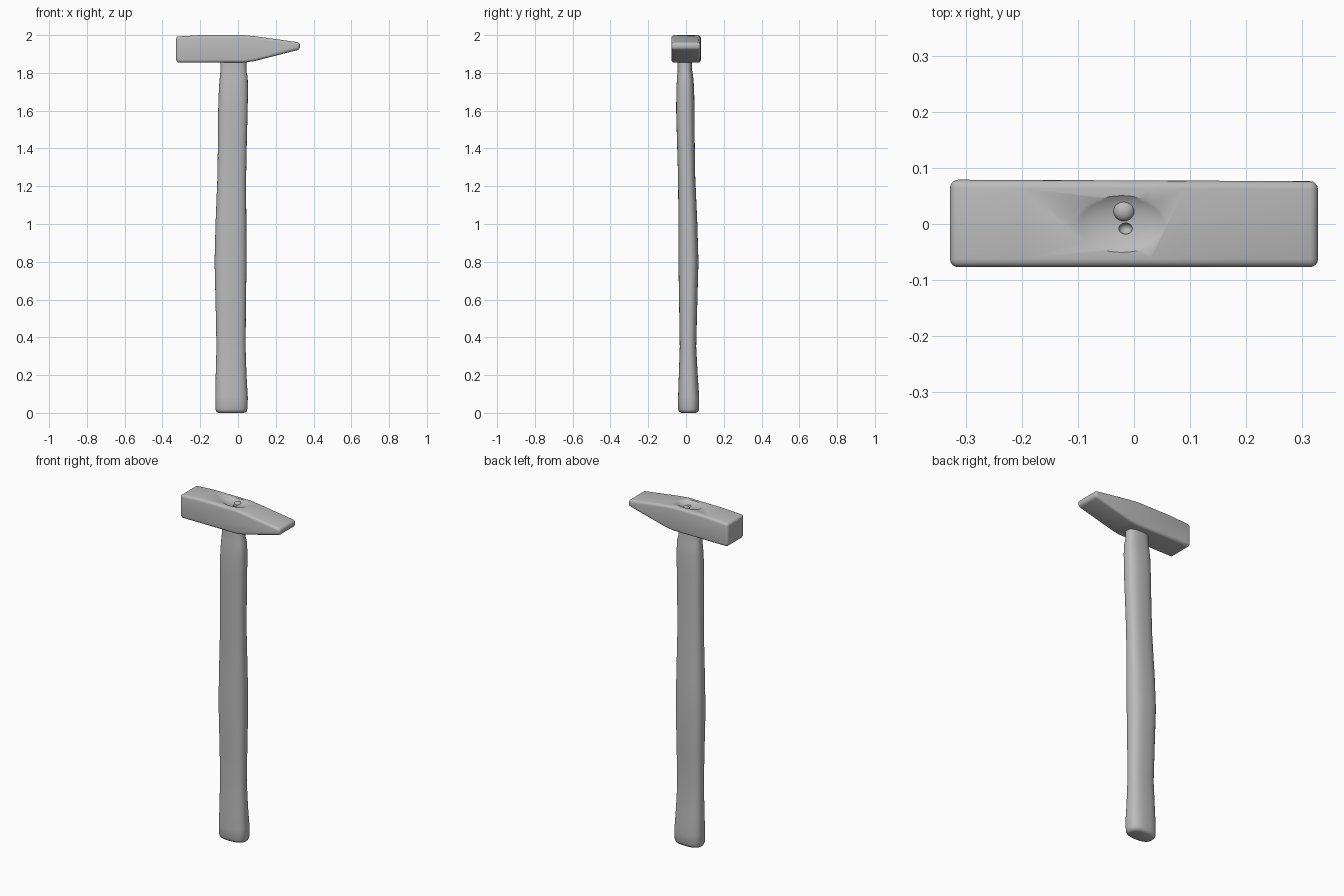
import bpy, bmesh, math

cube = bpy.data.objects.get("Cube")
if cube:
    bpy.data.objects.remove(cube, do_unlink=True)

grey = bpy.data.materials.new("plain grey")
grey.use_nodes = True
GREY = (0.5, 0.5, 0.5, 1)
grey.diffuse_color = GREY
grey.node_tree.nodes["Principled BSDF"].inputs["Base Color"].default_value = GREY


def make_object(name, bm):
    bmesh.ops.recalc_face_normals(bm, faces=bm.faces)
    mesh = bpy.data.meshes.new(name)
    bm.to_mesh(mesh)
    bm.free()
    mesh.materials.append(grey)
    obj = bpy.data.objects.new(name, mesh)
    bpy.context.collection.objects.link(obj)
    return obj


def activate(obj):
    bpy.ops.object.select_all(action="DESELECT")
    obj.select_set(True)
    bpy.context.view_layer.objects.active = obj


def smooth(obj, degrees):
    activate(obj)
    bpy.ops.object.shade_smooth_by_angle(angle=math.radians(degrees))


def ball(name, location, scale):
    bm = bmesh.new()
    bmesh.ops.create_uvsphere(bm, u_segments=40, v_segments=20, radius=1)
    bmesh.ops.scale(bm, vec=scale, verts=bm.verts)
    bmesh.ops.translate(bm, vec=location, verts=bm.verts)
    return make_object(name, bm)


def loft(name, sections, sides=40, power=2.6):
    """Skin rounded-box rings given as z, x min, x max, y min, y max."""
    bm = bmesh.new()
    rings = []
    for z, x0, x1, y0, y1 in sections:
        ring = []
        for i in range(sides):
            a = math.tau * i / sides
            c, s = math.cos(a), math.sin(a)
            u = math.copysign(abs(c) ** (2 / power), c)
            v = math.copysign(abs(s) ** (2 / power), s)
            ring.append(bm.verts.new(((x0 + x1) / 2 + u * (x1 - x0) / 2,
                                      (y0 + y1) / 2 + v * (y1 - y0) / 2, z)))
        rings.append(ring)
    for low, high in zip(rings, rings[1:]):
        for i in range(sides):
            j = (i + 1) % sides
            bm.faces.new((low[i], low[j], high[j], high[i]))
    bm.faces.new(rings[0])
    bm.faces.new(rings[-1])
    return make_object(name, bm)


# Handle: swelling grip, rounded butt and a narrower neck under the head
handle = loft("handle", [
    (0.00, -0.10, 0.03, -0.025, 0.05),
    (0.005, -0.114, 0.044, -0.036, 0.064),
    (0.02, -0.12, 0.05, -0.042, 0.07),
    (0.08, -0.12, 0.052, -0.042, 0.07),
    (0.20, -0.118, 0.045, -0.038, 0.062),
    (0.35, -0.114, 0.04, -0.033, 0.054),
    (0.55, -0.118, 0.042, -0.036, 0.059),
    (0.80, -0.124, 0.045, -0.040, 0.066),
    (1.00, -0.119, 0.044, -0.040, 0.06),
    (1.25, -0.109, 0.043, -0.042, 0.049),
    (1.45, -0.106, 0.047, -0.048, 0.046),
    (1.60, -0.105, 0.051, -0.052, 0.045),
    (1.72, -0.101, 0.053, -0.051, 0.043),
    (1.78, -0.096, 0.051, -0.047, 0.038),
    (1.81, -0.093, 0.044, -0.044, 0.033),
    (1.90, -0.091, 0.044, -0.044, 0.033),
])
smooth(handle, 60)

# Head: side profile with a blunt striking face and a tapering wedge
profile = [(-0.328, 1.862), (-0.315, 1.855), (0.04, 1.855), (0.09, 1.863),
           (0.328, 1.924), (0.328, 1.961), (0.09, 1.994), (0.03, 2.0),
           (-0.2, 2.0), (-0.328, 1.992)]
bm = bmesh.new()
front = bm.faces.new([bm.verts.new((x, -0.077, z)) for x, z in profile])
back = bmesh.ops.extrude_face_region(bm, geom=[front])
for v in back["geom"]:
    if isinstance(v, bmesh.types.BMVert):
        v.co.y = 0.079 - 0.004 * (v.co.x + 0.328)
bmesh.ops.recalc_face_normals(bm, faces=bm.faces)
hard = [e for e in bm.edges if e.calc_face_angle() > math.radians(40)]
bmesh.ops.bevel(bm, geom=hard, offset=0.016, segments=4, profile=0.5,
                affect="EDGES", clamp_overlap=True)
head = make_object("head", bm)

# Shallow eye hollow and a small pit in the top of the head
for name, location, scale in (
        ("eye_cutter", (-0.022, 0, 2.025), (0.105, 0.064, 0.041)),
        ("pit_cutter", (-0.015, -0.008, 1.985), (0.012, 0.01, 0.012))):
    cutter = ball(name, location, scale)
    cutter.hide_render = True
    activate(head)
    mod = head.modifiers.new(name, "BOOLEAN")
    mod.operation = "DIFFERENCE"
    mod.solver = "EXACT"
    mod.object = cutter
    bpy.ops.object.modifier_apply(modifier=mod.name)
    bpy.data.objects.remove(cutter, do_unlink=True)
smooth(head, 35)

# Rounded wedge stub left in the eye
stub = ball("wedge_stub", (-0.018, 0.024, 1.984), (0.019, 0.019, 0.014))
smooth(stub, 60)
